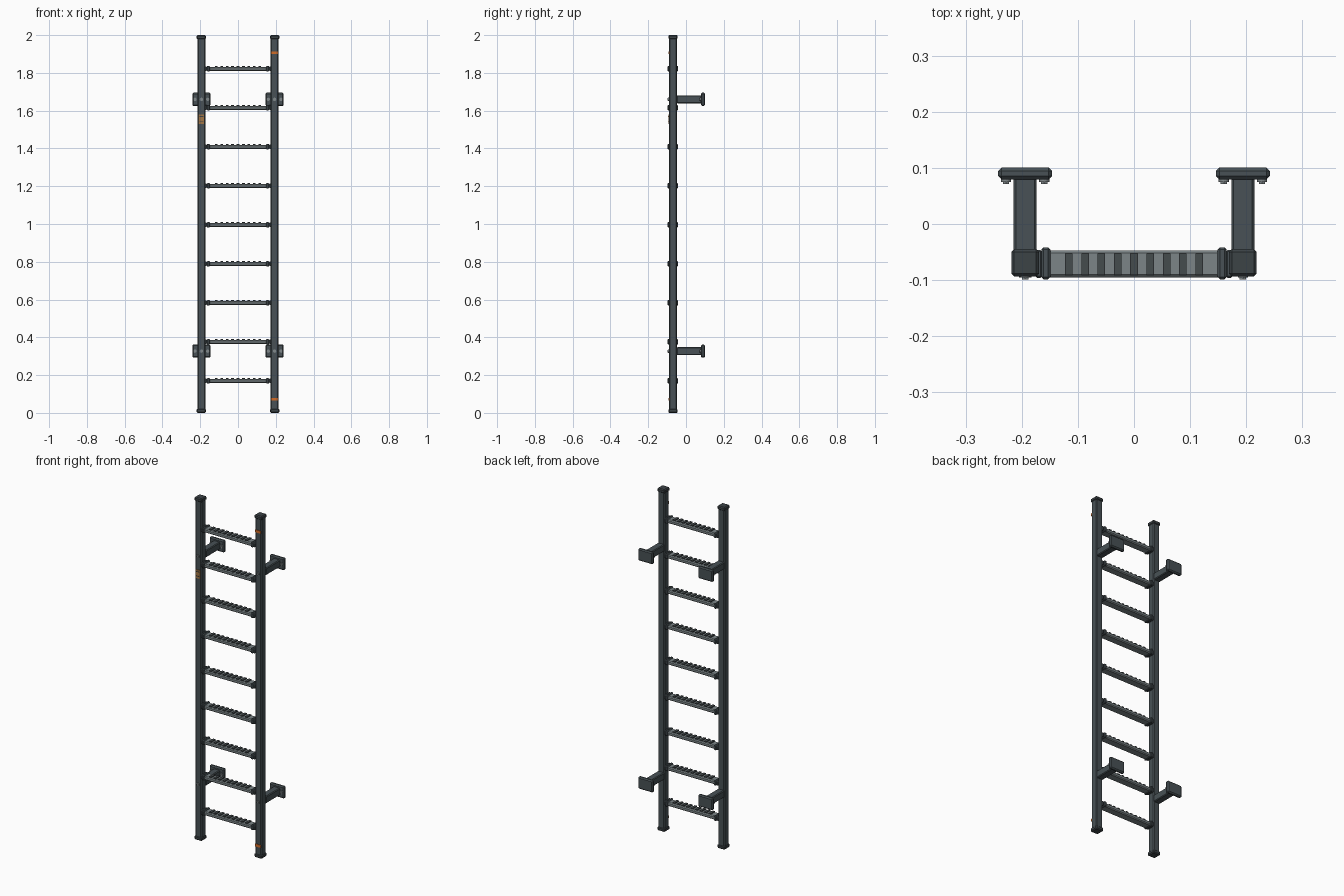
import bpy
import math

cube = bpy.data.objects.get("Cube")
if cube:
    bpy.data.objects.remove(cube, do_unlink=True)


def material(name, r, g, b):
    m = bpy.data.materials.new(name)
    m.use_nodes = True
    m.diffuse_color = (r, g, b, 1)
    m.node_tree.nodes["Principled BSDF"].inputs["Base Color"].default_value = (r, g, b, 1)
    return m


SLATE = material("slate steel", 0.065, 0.083, 0.092)
DARK = material("dark cap", 0.045, 0.056, 0.062)
GREY = material("rung grey", 0.2, 0.235, 0.245)
GRIP = material("grip strip", 0.06, 0.072, 0.076)
BOLT = material("bolt steel", 0.22, 0.25, 0.26)
ORANGE = material("orange mark", 0.65, 0.15, 0.02)
TAN = material("tan tag", 0.36, 0.18, 0.06)


def box(name, center, size, mat, bevel=0.0):
    bpy.ops.mesh.primitive_cube_add(size=1, location=center)
    ob = bpy.context.object
    ob.name = name
    ob.scale = size
    bpy.ops.object.transform_apply(location=False, rotation=False, scale=True)
    ob.data.materials.append(mat)
    if bevel:
        mod = ob.modifiers.new("chamfer", "BEVEL")
        mod.width = bevel
        mod.segments = 1
    return ob


def disc(name, x, y0, y1, z, radius, sides):
    bpy.ops.mesh.primitive_cylinder_add(
        vertices=sides, radius=radius, depth=abs(y1 - y0),
        location=(x, (y0 + y1) / 2, z), rotation=(math.pi / 2, 0, 0))
    ob = bpy.context.object
    ob.name = name
    ob.data.materials.append(BOLT)


def bolt(name, x, y, z):
    # washer and hexagonal head facing the front
    disc(name + "_washer", x, y, y - 0.005, z, 0.009, 12)
    disc(name + "_head", x, y - 0.005, y - 0.009, z, 0.0065, 6)


RAIL_X, RAIL_Y = 0.194, -0.069
RAIL_FRONT = RAIL_Y - 0.021

for side, sx in (("right", -1), ("left", 1)):
    x = sx * RAIL_X
    # upright and its end caps
    box(side + "_rail", (x, RAIL_Y, 1), (0.042, 0.042, 1.97), SLATE, 0.005)
    for end, z in (("bottom", 0.011), ("top", 1.989)):
        box(f"{side}_{end}_cap", (x, RAIL_Y, z), (0.049, 0.049, 0.022), DARK, 0.005)
    # wall brackets
    for level, z in (("lower", 0.327), ("upper", 1.66)):
        part = f"{side}_{level}"
        box(part + "_arm", (x, 0.018, z), (0.041, 0.134, 0.042), SLATE, 0.004)
        box(part + "_wall_plate", (x, 0.09, z), (0.096, 0.021, 0.07), SLATE, 0.006)
        bolt(part + "_rail_bolt", x, RAIL_FRONT, z)
        for dx in (-0.034, 0.034):
            bolt(part + "_plate_bolt", x + dx, 0.08, z)

# rungs with end collars, welds and raised grips
for i in range(9):
    z = 0.17 + i * 0.2065
    n = f"rung_{i + 1}"
    box(n, (0, -0.071, z - 0.001), (0.33, 0.048, 0.022), GREY, 0.005)
    for sx in (-1, 1):
        box(n + "_collar", (sx * 0.157, -0.07, z), (0.016, 0.057, 0.03), SLATE, 0.004)
        box(n + "_weld", (sx * 0.17, -0.071, z), (0.012, 0.05, 0.024), SLATE, 0.003)
    for k in range(-4, 5):
        box(n + "_grip", (k * 0.029, -0.072, z + 0.012), (0.0135, 0.038, 0.007), GRIP)

# painted marks on the left rail
for n, z in (("lower_mark", 0.072), ("upper_mark", 1.907)):
    box(n, (RAIL_X, RAIL_FRONT - 0.001, z), (0.036, 0.005, 0.015), ORANGE)

# tag on the right rail with thin dark lines
box("rail_tag", (-RAIL_X, RAIL_FRONT - 0.001, 1.555), (0.03, 0.005, 0.05), TAN)
for dz in (-0.012, 0.014):
    box("tag_line", (-RAIL_X, RAIL_FRONT - 0.004, 1.555 + dz), (0.022, 0.002, 0.003), DARK)
